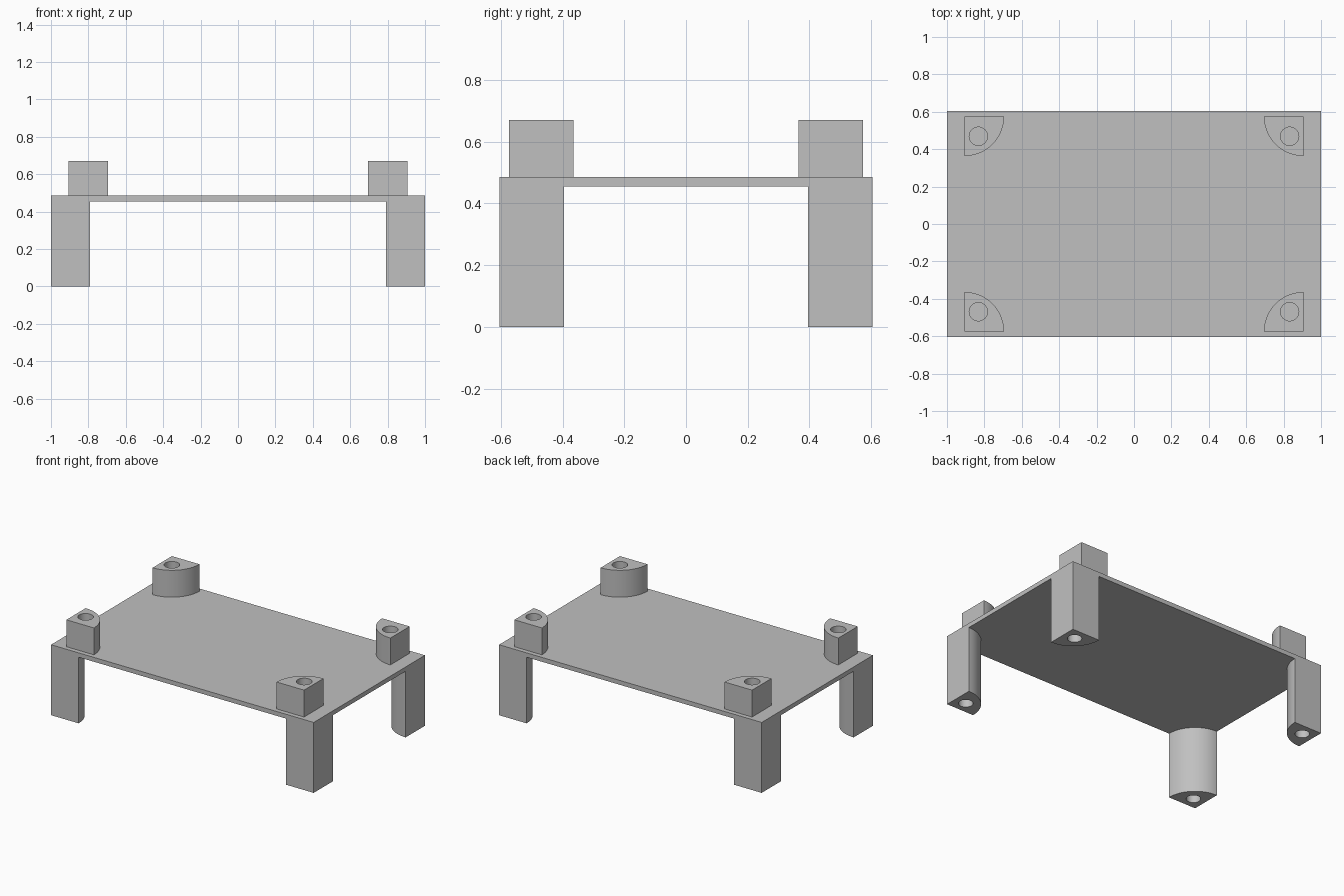
import bpy, bmesh
from math import pi, cos, sin

cube = bpy.data.objects.get("Cube")
if cube:
    bpy.data.objects.remove(cube)

HALF_X, HALF_Y = 1.0, 0.605
PLATE_LOW, PLATE_HIGH, POST_TOP = 0.455, 0.485, 0.67
RADIUS = 0.21

# Single grey plastic
grey = bpy.data.materials.new("grey_plastic")
grey.use_nodes = True
colour = (0.53, 0.53, 0.53, 1)
grey.diffuse_color = colour
grey.node_tree.nodes["Principled BSDF"].inputs["Base Color"].default_value = colour


def prism(name, outline, low, high):
    """Extrude a flat outline between two heights."""
    bm = bmesh.new()
    face = bm.faces.new([bm.verts.new((x, y, low)) for x, y in outline])
    top = bmesh.ops.extrude_face_region(bm, geom=[face])["geom"]
    verts = [v for v in top if isinstance(v, bmesh.types.BMVert)]
    bmesh.ops.translate(bm, verts=verts, vec=(0, 0, high - low))
    bmesh.ops.recalc_face_normals(bm, faces=bm.faces)
    mesh = bpy.data.meshes.new(name)
    bm.to_mesh(mesh)
    bm.free()
    mesh.materials.append(grey)
    obj = bpy.data.objects.new(name, mesh)
    bpy.context.collection.objects.link(obj)
    return obj


def activate(obj):
    bpy.ops.object.select_all(action='DESELECT')
    obj.select_set(True)
    bpy.context.view_layer.objects.active = obj


def quarter_block(name, corner, sx, sy, low, high, hole, hole_r, hole_low, hole_high):
    """Quarter-round block with its square corner outward and a blind screw hole."""
    cx, cy = corner
    arc = [(cx - RADIUS * cos(i * pi / 48), cy - RADIUS * sin(i * pi / 48))
           for i in range(25)]
    outline = [(sx * x, sy * y) for x, y in [(cx, cy)] + arc]
    block = prism(name, outline, low, high)

    hx, hy = sx * (cx - hole[0]), sy * (cy - hole[1])
    circle = [(hx + hole_r * cos(i * pi / 16), hy + hole_r * sin(i * pi / 16))
              for i in range(32)]
    cutter = prism("hole_cutter", circle, hole_low, hole_high)
    cutter.hide_render = True

    cut = block.modifiers.new("screw_hole", 'BOOLEAN')
    cut.operation = 'DIFFERENCE'
    cut.solver = 'EXACT'
    cut.object = cutter
    activate(block)
    bpy.ops.object.modifier_apply(modifier=cut.name)
    bpy.data.objects.remove(cutter)
    bpy.ops.object.shade_smooth_by_angle(angle=pi / 6)


# Flat plate
prism("plate", [(-HALF_X, -HALF_Y), (HALF_X, -HALF_Y),
                (HALF_X, HALF_Y), (-HALF_X, HALF_Y)], PLATE_LOW, PLATE_HIGH)

# A leg below and a post above at each corner
for sy, depth_name in ((-1, "front"), (1, "back")):
    for sx, side_name in ((1, "left"), (-1, "right")):
        place = f"{depth_name}_{side_name}"
        quarter_block(f"{place}_leg", (HALF_X, HALF_Y), sx, sy, 0, PLATE_LOW,
                      (0.082, 0.082), 0.045, -0.1, 0.2)
        quarter_block(f"{place}_post", (0.905, 0.574), sx, sy, PLATE_HIGH, POST_TOP,
                      (0.073, 0.105), 0.049, PLATE_HIGH + 0.02, POST_TOP + 0.1)
